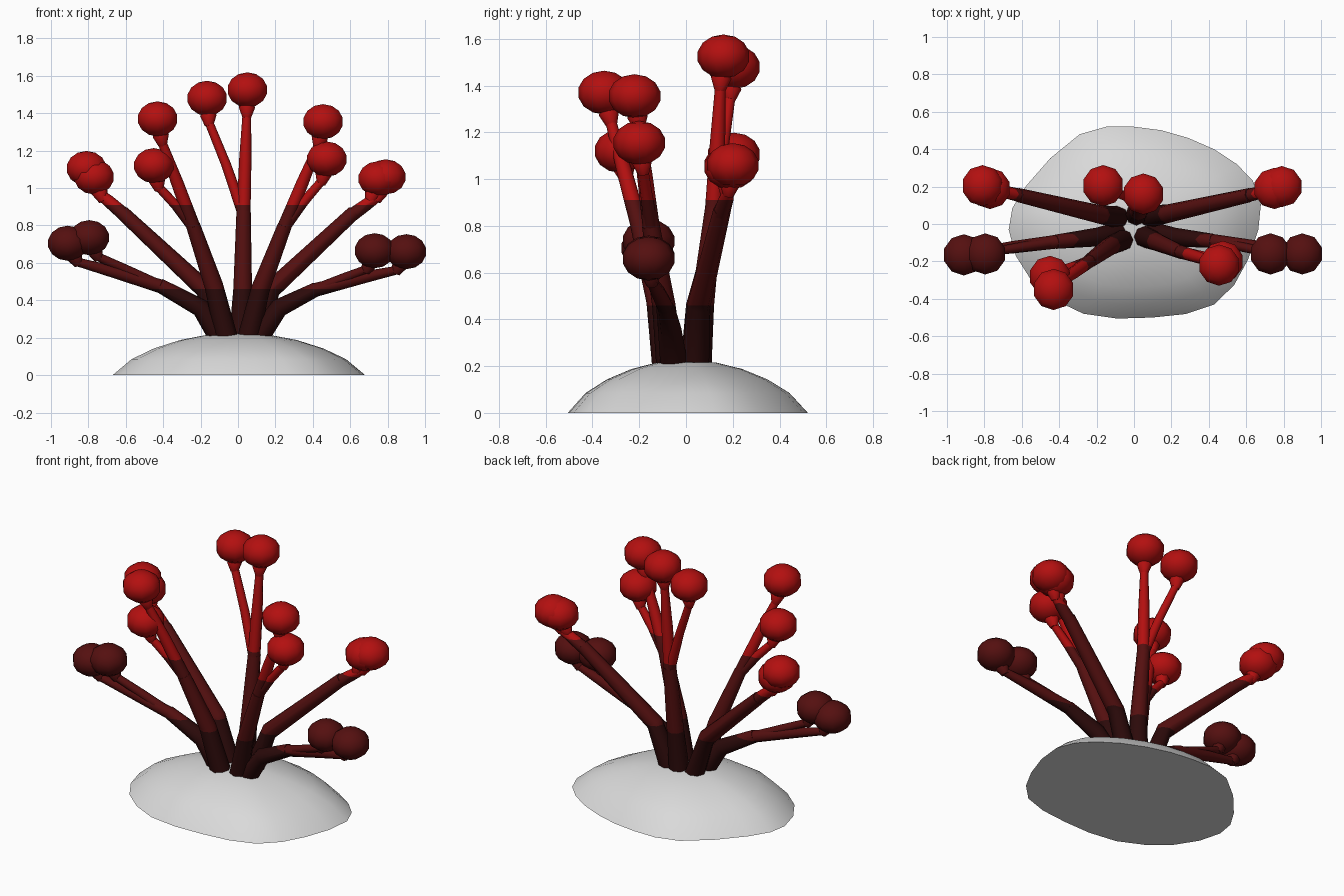
import bpy, bmesh
from math import cos, sin, tau
from mathutils import Vector

cube = bpy.data.objects.get("Cube")
if cube:
    bpy.data.objects.remove(cube)


def material(name, r, g, b):
    m = bpy.data.materials.new(name)
    m.use_nodes = True
    m.diffuse_color = (r, g, b, 1)
    m.node_tree.nodes["Principled BSDF"].inputs["Base Color"].default_value = (r, g, b, 1)
    return m


GREY = material("pale grey", 0.7, 0.7, 0.7)
REDS = [material("blackish red", 0.025, 0.003, 0.003),
        material("dark red", 0.09, 0.005, 0.005),
        material("bright red", 0.45, 0.005, 0.005)]
BANDS = (0.46, 0.91)  # heights where the colour changes


def band(z):
    return sum(z > height for height in BANDS)


def finish(bm, name, materials, angle=0.9):
    bmesh.ops.recalc_face_normals(bm, faces=bm.faces)
    mesh = bpy.data.meshes.new(name)
    bm.to_mesh(mesh)
    bm.free()
    part = bpy.data.objects.new(name, mesh)
    bpy.context.collection.objects.link(part)
    for m in materials:
        mesh.materials.append(m)
    bpy.ops.object.select_all(action="DESELECT")
    part.select_set(True)
    bpy.context.view_layer.objects.active = part
    bpy.ops.object.shade_smooth_by_angle(angle=angle)


def bridge(bm, rings):
    """Skin a stack of vertex rings and cap both ends."""
    for low, high in zip(rings, rings[1:]):
        for i in range(len(low)):
            bm.faces.new((low[i - 1], low[i], high[i], high[i - 1]))
    bm.faces.new(rings[0])
    bm.faces.new(rings[-1])


def tube(name, points, radii, sides=8):
    """Tapered tube along a path, coloured in height bands."""
    bm = bmesh.new()
    rings = []
    for i, (point, radius) in enumerate(zip(points, radii)):
        ahead = points[min(i + 1, len(points) - 1)]
        along = (ahead - points[max(i - 1, 0)]).normalized()
        u = along.cross(Vector((0, 1, 0))).normalized()
        v = along.cross(u)
        turns = [tau * k / sides for k in range(sides)]
        rings.append([bm.verts.new(point + radius * (u * cos(t) + v * sin(t))) for t in turns])
    bridge(bm, rings)
    for height in BANDS:
        bmesh.ops.bisect_plane(bm, geom=bm.verts[:] + bm.edges[:] + bm.faces[:],
                               plane_co=(0, 0, height), plane_no=(0, 0, 1))
    for face in bm.faces:
        face.material_index = band(face.calc_center_median().z)
    finish(bm, name, REDS)


def bulb(name, centre, neck):
    """Flattened ball with a flared cup below it."""
    bm = bmesh.new()
    bmesh.ops.create_uvsphere(bm, u_segments=10, v_segments=7, radius=0.113)
    bmesh.ops.scale(bm, vec=(1, 1, 0.83), verts=bm.verts)
    bmesh.ops.translate(bm, vec=centre, verts=bm.verts)
    finish(bm, name + "_ball", [REDS[band(centre.z)]])
    up = (centre - neck).normalized()
    tube(name + "_cup", [neck - up * 0.02, neck + up * 0.035, neck + up * 0.065],
         [0.023, 0.044, 0.03])


def cluster(name, bend, fork, *balls):
    """Stem rising from the base, forking into one shoot per ball."""
    bend, fork = Vector(bend), Vector(fork)
    root = Vector((bend.x * 0.45, bend.y * 0.7, 0.19))
    tube(name + "_stem", [root, bend, fork], [0.06, 0.05, 0.038])
    start = fork.lerp(bend, 0.06)
    for i, ball in enumerate(balls):
        centre = Vector(ball)
        neck = Vector((centre.x * 0.945, centre.y * 0.92, centre.z * 0.965 - 0.075))
        middle = start.lerp(neck, 0.5) + (fork - bend).normalized() * 0.02
        thick = 0.037 - 0.007 * i
        tube(f"{name}_shoot_{i + 1}", [start, middle, neck], [thick, thick - 0.004, 0.023])
        bulb(f"{name}_bulb_{i + 1}", centre, neck)


# Rocky base: one irregular outline, smoothed, then shrunk towards a low dome
corners = [Vector(p) for p in (
    (-.67, -.03), (-.58, .2), (-.29, .48), (0, .52), (.29, .46), (.55, .32),
    (.68, .12), (.61, -.19), (.43, -.43), (.1, -.5), (-.27, -.48), (-.55, -.3))]
outline = []
for i, here in enumerate(corners):
    after, beyond = (corners[(i + k) % len(corners)] for k in (1, 2))
    outline += [here, (here + after) * 0.5625 - (corners[i - 1] + beyond) * 0.0625]
bm = bmesh.new()
bridge(bm, [[bm.verts.new((p.x * scale, p.y * scale, z)) for p in outline]
            for scale, z in ((1, 0), (.85, .085), (.67, .143), (.46, .188), (.25, .215), (.1, .222))])
finish(bm, "base", [GREY], 0.5)

# Clusters: bend, fork and the two ball centres
cluster("low_right", (-.2, -.07, .36), (-.42, -.095, .48), (-.91, -.165, .705), (-.795, -.16, .735))
cluster("back_right", (-.18, .05, .46), (-.62, .155, .87), (-.81, .205, 1.105), (-.77, .19, 1.06))
cluster("front_right", (-.13, -.12, .48), (-.24, -.2, .8), (-.43, -.35, 1.37), (-.45, -.28, 1.12))
cluster("tall_back", (.025, .07, .46), (.03, .12, .88), (.05, .16, 1.525), (-.165, .205, 1.48))
cluster("front_left", (.12, -.095, .46), (.25, -.15, .8), (.455, -.22, 1.355), (.475, -.2, 1.155))
cluster("low_left", (.22, -.07, .36), (.42, -.09, .46), (.9, -.16, .66), (.73, -.16, .665))
cluster("back_left", (.18, .055, .46), (.62, .155, .87), (.79, .2, 1.06), (.75, .19, 1.05))
